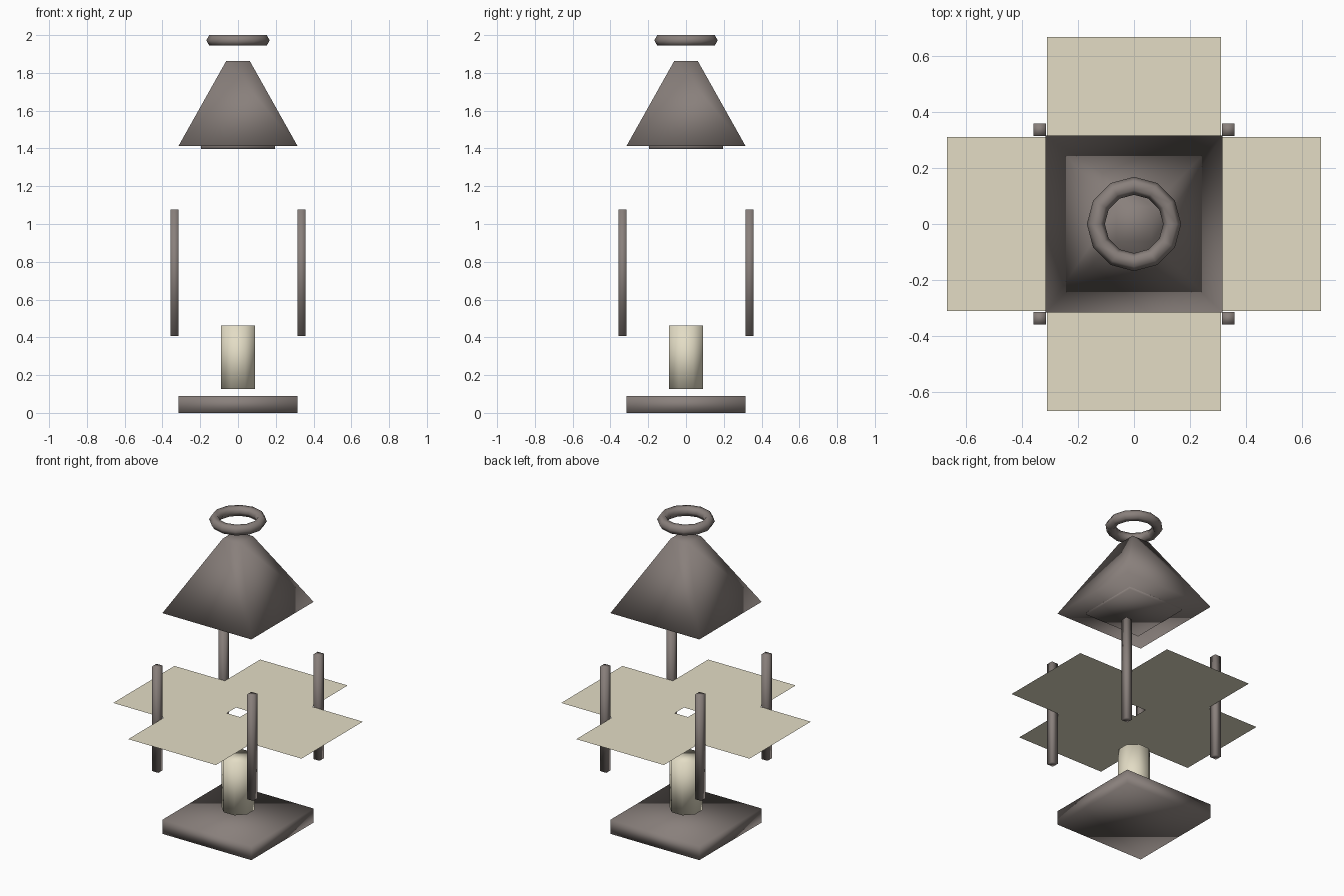
import bpy
import bmesh
from math import pi, cos
from mathutils import Matrix

cube = bpy.data.objects.get("Cube")
if cube:
    bpy.data.objects.remove(cube, do_unlink=True)


def material(name, rgb):
    m = bpy.data.materials.new(name)
    m.use_nodes = True
    m.diffuse_color = (*rgb, 1)
    m.node_tree.nodes["Principled BSDF"].inputs["Base Color"].default_value = (*rgb, 1)
    return m


METAL = material("dark metal", (0.25, 0.215, 0.2))
WAX = material("cream wax", (0.77, 0.72, 0.56))


def finish(name, bm, mat):
    """Turn a bmesh into a smooth shaded object."""
    mesh = bpy.data.meshes.new(name)
    for f in bm.faces:
        f.smooth = True
    bm.to_mesh(mesh)
    bm.free()
    mesh.materials.append(mat)
    obj = bpy.data.objects.new(name, mesh)
    bpy.context.collection.objects.link(obj)
    return obj


def prism(name, mat, sides, half, z0, z1, top_half=None, x=0, y=0):
    """Prism or frustum with flats facing the axes; half is centre to flat."""
    k = 1 / cos(pi / sides)
    top = half if top_half is None else top_half
    bm = bmesh.new()
    place = Matrix.Translation((x, y, (z0 + z1) / 2)) @ Matrix.Rotation(pi / sides, 4, "Z")
    bmesh.ops.create_cone(bm, cap_ends=True, segments=sides, radius1=half * k,
                          radius2=top * k, depth=z1 - z0, matrix=place)
    return finish(name, bm, mat)


# Base, candle and roof
prism("base", METAL, 4, 0.315, 0, 0.09)
prism("candle", WAX, 8, 0.091, 0.127, 0.462)
prism("roof", METAL, 4, 0.315, 1.413, 1.862, top_half=0.063)
prism("roof_underplate", METAL, 4, 0.195, 1.397, 1.43)

# Corner posts
for sx, side in ((1, "left"), (-1, "right")):
    for sy, end in ((-1, "front"), (1, "back")):
        prism(f"post_{end}_{side}", METAL, 4, 0.022, 0.407, 1.077,
              x=sx * 0.336, y=sy * 0.336)

# Flat square window panes laid out in a cross
for i, side in enumerate(("left", "back", "right", "front")):
    bm = bmesh.new()
    place = Matrix.Rotation(i * pi / 2, 4, "Z") @ Matrix.Translation((0.357, 0, 0.742))
    bmesh.ops.create_grid(bm, x_segments=1, y_segments=1, size=0.31, matrix=place)
    finish(f"pane_{side}", bm, WAX)

# Carrying ring
bpy.ops.mesh.primitive_torus_add(major_segments=12, minor_segments=6, major_radius=0.136,
                                 minor_radius=0.032, location=(0, 0, 1.972))
ring = bpy.context.object
ring.name = "carrying_ring"
ring.data.materials.append(METAL)
bpy.ops.object.shade_smooth()
